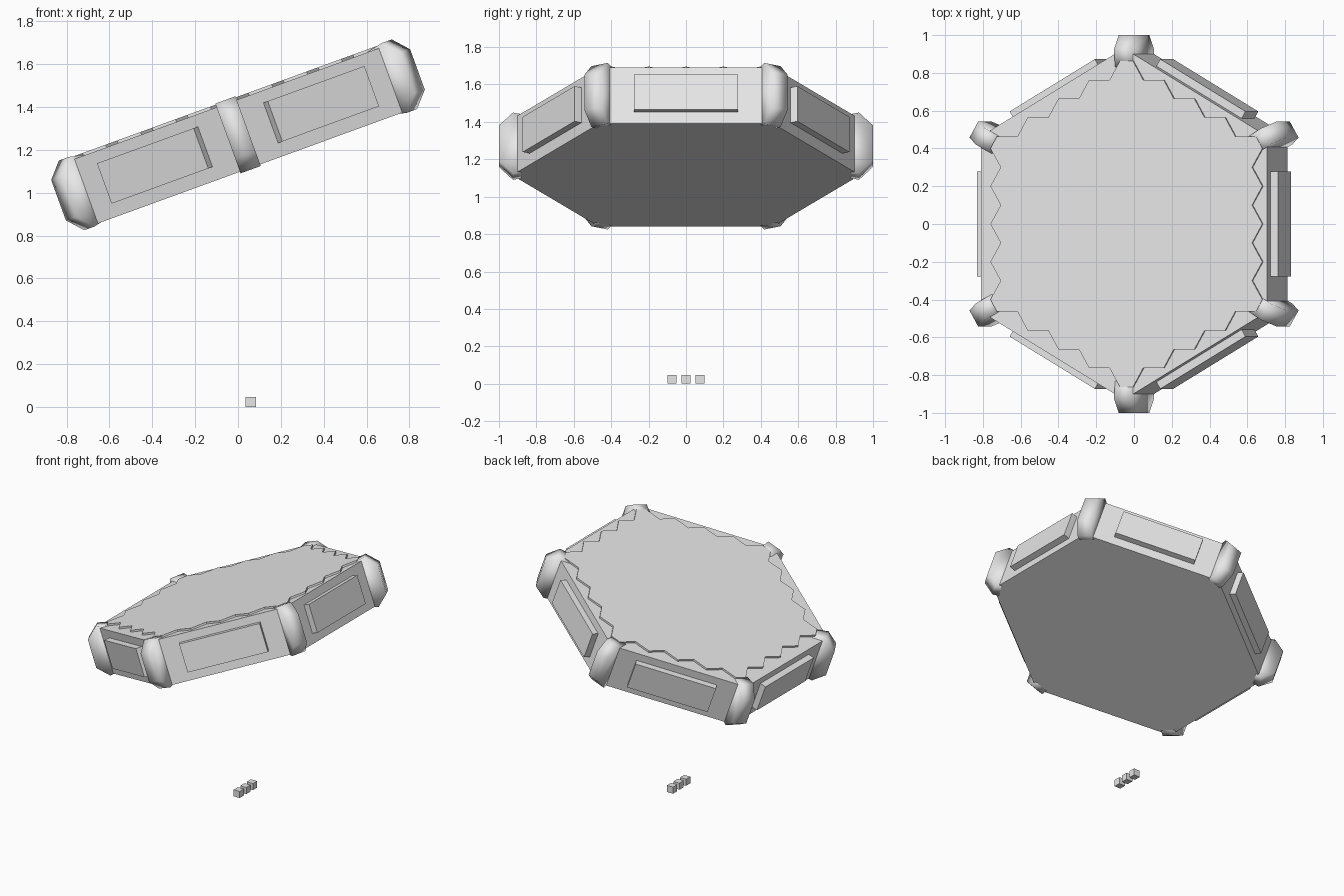
import bpy, bmesh
from math import pi, sin, cos, radians
from mathutils import Matrix, Vector

old = bpy.data.objects.get("Cube")
if old:
    bpy.data.objects.remove(old, do_unlink=True)

grey = bpy.data.materials.new("plain_grey")
grey.use_nodes = True
grey.diffuse_color = (0.8, 0.8, 0.8, 1)
grey.node_tree.nodes["Principled BSDF"].inputs["Base Color"].default_value = (0.8, 0.8, 0.8, 1)

# Frame of the tilted platform
TILT = Matrix.Translation((0, 0, 1.27)) @ Matrix.Rotation(radians(-20), 4, 'Y')


def prism(name, points, direction, matrix, smooth=False):
    """Extrude a closed outline of 3D points along a direction."""
    bm = bmesh.new()
    face = bm.faces.new([bm.verts.new(p) for p in points])
    grown = bmesh.ops.extrude_face_region(bm, geom=[face])["geom"]
    moved = [g for g in grown if isinstance(g, bmesh.types.BMVert)]
    bmesh.ops.translate(bm, verts=moved, vec=Vector(direction))
    bmesh.ops.recalc_face_normals(bm, faces=bm.faces)
    for f in bm.faces:
        f.smooth = smooth
    mesh = bpy.data.meshes.new(name)
    bm.to_mesh(mesh)
    bm.free()
    mesh.materials.append(grey)
    obj = bpy.data.objects.new(name, mesh)
    obj.matrix_world = matrix
    bpy.context.scene.collection.objects.link(obj)
    return obj


def box(name, low, high, matrix):
    (x0, y0, z0), (x1, y1, z1) = low, high
    base = [(x0, y0, z0), (x1, y0, z0), (x1, y1, z0), (x0, y1, z0)]
    return prism(name, base, (0, 0, z1 - z0), matrix)


def turn(angle):
    return Matrix.Rotation(angle, 4, 'Z')


# Hexagonal body
corners = [pi / 6 + k * pi / 3 for k in range(6)]
prism("platform_body", [(0.93 * cos(a), 0.93 * sin(a), -0.165) for a in corners],
      (0, 0, 0.32), TILT)

# Thin top plate with a toothed edge
teeth = []
for k in range(6):
    for i in range(9):
        reach = 0.766 if i % 2 == 0 else 0.708
        teeth.append(turn(k * pi / 3) @ Vector((reach, -0.4 + 0.1 * i, 0.15)))
prism("toothed_top_plate", teeth, (0, 0, 0.018), TILT @ Matrix.Translation((0.018, 0, 0)))

# Raised side panels
for k in range(6):
    box(f"side_panel_{k + 1}", (0.78, -0.277, -0.1), (0.848, 0.277, 0.1),
        TILT @ turn(k * pi / 3))

# Chamfered corner posts
half = [(0.83, 0.155), (0.925, 0.173), (1.0, 0.1)]
outline = half + [(r, -z) for r, z in reversed(half)]
for k, a in enumerate(corners):
    prism(f"corner_post_{k + 1}", [(r, -0.05, z) for r, z in outline],
          (0, 0.1, 0), TILT @ turn(a), smooth=True)

# Small cubes on the ground
for k in range(3):
    y = (k - 1) * 0.075
    box(f"ground_cube_{k + 1}", (0.035, y - 0.024, 0), (0.083, y + 0.024, 0.048),
        Matrix.Identity(4))
